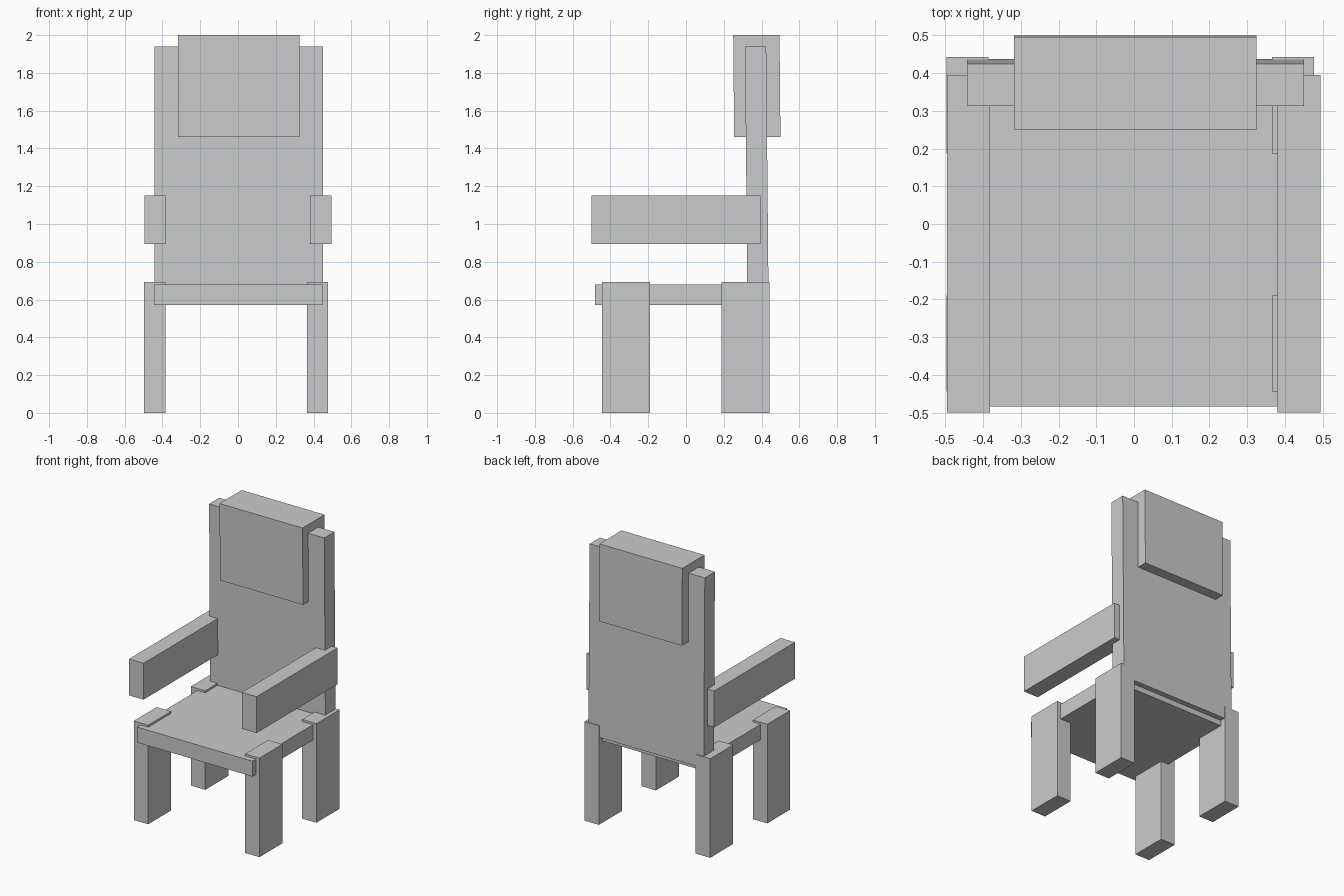
import bpy
import bmesh

if "Cube" in bpy.data.objects:
    bpy.data.objects.remove(bpy.data.objects["Cube"])


def box(name, x, y, z, lean=0.0):
    """Box from (min, max) ranges; lean shifts the top edge forward."""
    bm = bmesh.new()
    bmesh.ops.create_cube(bm, size=1.0)
    for v in bm.verts:
        top = v.co.z > 0
        v.co = [r[0] + (c + 0.5) * (r[1] - r[0]) for c, r in zip(v.co, (x, y, z))]
        if top:
            v.co.y -= lean
    mesh = bpy.data.meshes.new(name)
    bm.to_mesh(mesh)
    bm.free()
    obj = bpy.data.objects.new(name, mesh)
    bpy.context.collection.objects.link(obj)
    return obj


# Seat, backrest and head cushion
box("seat", (-0.445, 0.45), (-0.483, 0.40), (0.572, 0.68))
box("backrest", (-0.443, 0.45), (0.325, 0.437), (0.61, 1.94), lean=0.0125)
box("head_cushion", (-0.318, 0.325), (0.255, 0.50), (1.46, 2.0), lean=0.005)

# Armrests and legs on each side
for side, arm_x, leg_x in (
    ("left", (-0.495, -0.382), (-0.497, -0.385)),
    ("right", (0.38, 0.494), (0.366, 0.477)),
):
    box(f"{side}_armrest", arm_x, (-0.50, 0.395), (0.895, 1.15))
    box(f"{side}_front_leg", leg_x, (-0.444, -0.19), (0.0, 0.694))
    box(f"{side}_rear_leg", leg_x, (0.187, 0.442), (0.0, 0.694))
